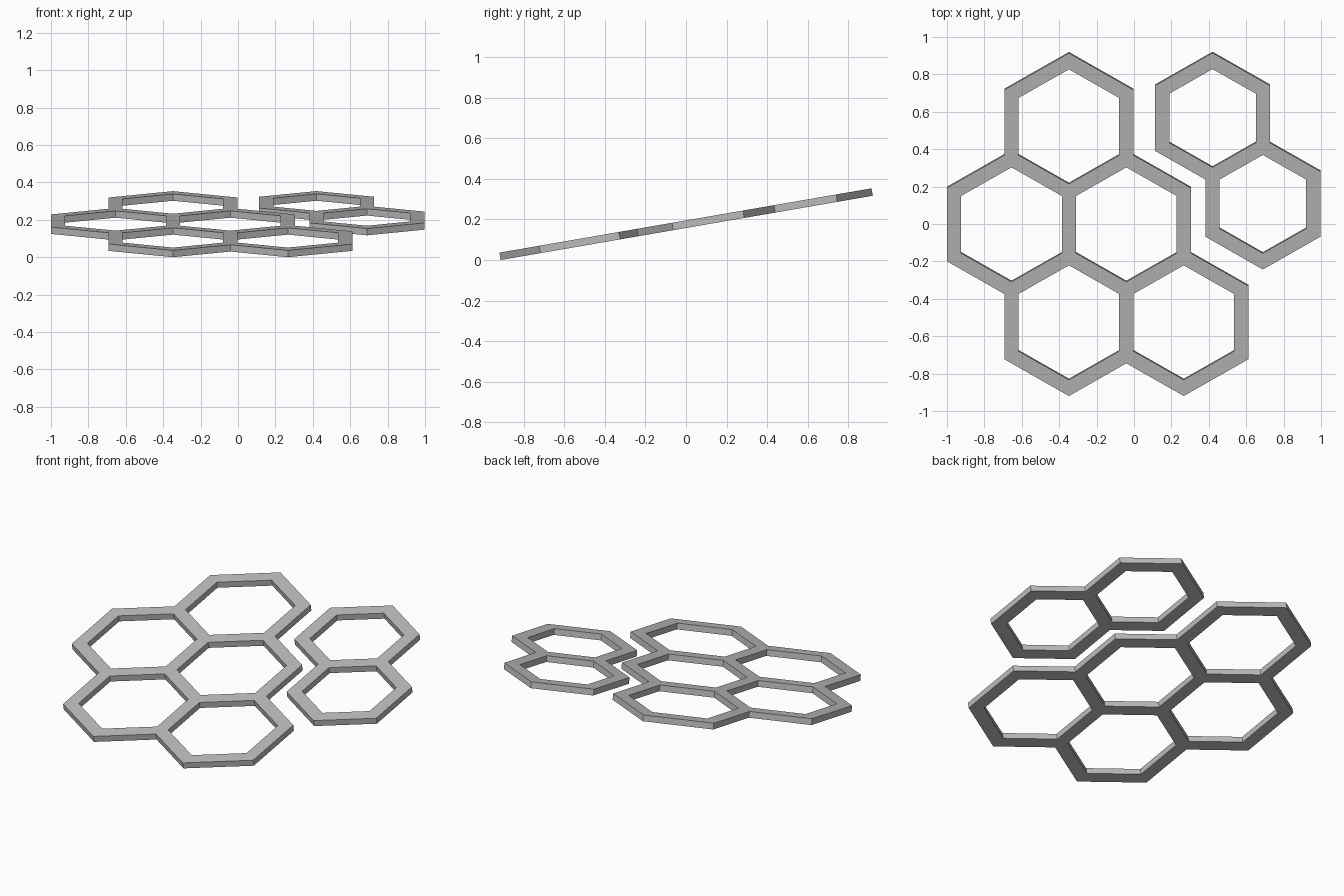
import bpy, bmesh, math
from mathutils import Matrix, Vector

if "Cube" in bpy.data.objects:
    bpy.data.objects.remove(bpy.data.objects["Cube"], do_unlink=True)

THICK = 0.037
WALL = 0.076
TILT = math.radians(9.8)
ROW = math.sqrt(3) / 2

grey = bpy.data.materials.new("plain grey")
grey.use_nodes = True
colour = (0.5, 0.5, 0.5, 1)
grey.diffuse_color = colour
grey.node_tree.nodes["Principled BSDF"].inputs["Base Color"].default_value = colour


def hex_prisms(name, centres, apothem, height):
    """One mesh object holding a pointy-top hexagonal prism at each centre."""
    bm = bmesh.new()
    turn = Matrix.Rotation(math.radians(30), 4, "Z")
    radius = apothem / math.cos(math.radians(30))
    for x, y in centres:
        bmesh.ops.create_cone(bm, cap_ends=True, segments=6, radius1=radius,
                              radius2=radius, depth=height,
                              matrix=Matrix.Translation((x, y, 0)) @ turn)
    # Put a corner, not a flat side, on the y axis
    if not any(abs(v.co.x - centres[0][0]) < 1e-4 for v in bm.verts):
        for i, (x, y) in enumerate(centres):
            bmesh.ops.rotate(bm, cent=(x, y, 0), matrix=turn.to_3x3(),
                             verts=list(bm.verts)[i * 12:i * 12 + 12])
    mesh = bpy.data.meshes.new(name)
    bm.to_mesh(mesh)
    bm.free()
    mesh.materials.append(grey)
    obj = bpy.data.objects.new(name, mesh)
    bpy.context.collection.objects.link(obj)
    return obj


def honeycomb(name, origin, cells, apothem):
    """Joined hexagon frames that share one wall; cells are (column, row)."""
    pitch = 2 * apothem - WALL
    centres = [(origin[0] + c * pitch, origin[1] + r * pitch * ROW) for c, r in cells]
    plate = hex_prisms(name, centres[:1], apothem, THICK)
    helpers = []
    for centre in centres[1:]:
        helpers.append(("UNION", hex_prisms("cell_body", [centre], apothem, THICK)))
    for centre in centres:
        helpers.append(("DIFFERENCE", hex_prisms("cell_hole", [centre], apothem - WALL, 0.2)))
    for operation, helper in helpers:
        helper.hide_render = True
        mod = plate.modifiers.new("cell", "BOOLEAN")
        mod.operation = operation
        mod.solver = "EXACT"
        mod.object = helper
    # Keep the evaluated mesh and drop the helpers
    bpy.context.view_layer.update()
    graph = bpy.context.evaluated_depsgraph_get()
    result = bpy.data.meshes.new_from_object(plate.evaluated_get(graph))
    plate.modifiers.clear()
    plate.data = result
    for _, helper in helpers:
        bpy.data.objects.remove(helper, do_unlink=True)
    # Lean the whole plate up toward the back
    result.transform(Matrix.Rotation(TILT, 4, "X"))
    return plate


# Five large cells and two small ones
large = honeycomb("large_honeycomb", (-0.655, 0),
                  [(0, 0), (1, 0), (0.5, 1), (0.5, -1), (1.5, -1)], 0.345)
small = honeycomb("small_honeycomb", (0.42, 0.577), [(0, 0), (0.5, -1)], 0.307)

# Rest the lowest edge on the ground
lowest = min(v.co.z for o in (large, small) for v in o.data.vertices)
for obj in (large, small):
    obj.data.transform(Matrix.Translation((0, 0, -lowest)))
